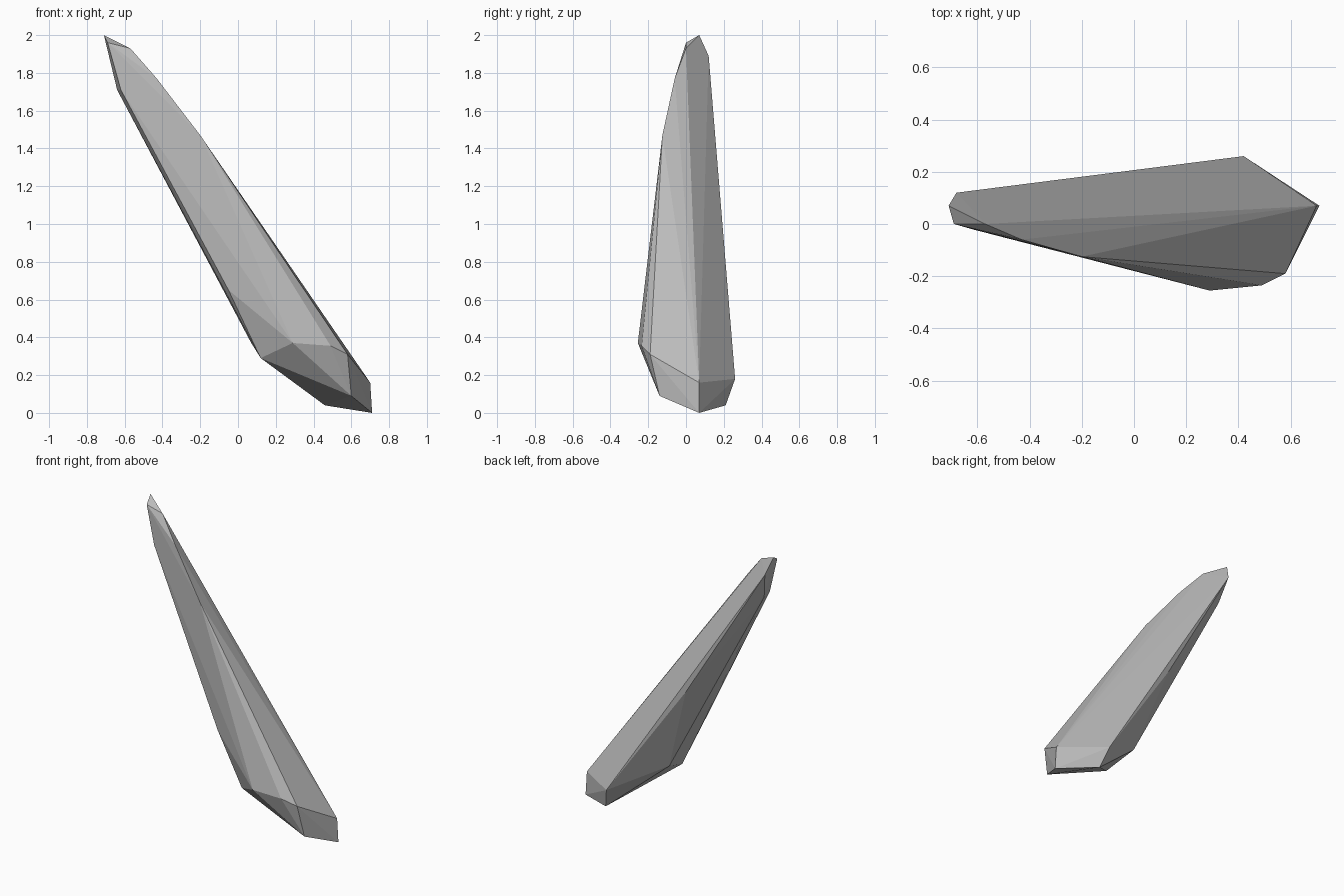
import bpy
import bmesh

default_cube = bpy.data.objects.get("Cube")
if default_cube:
    bpy.data.objects.remove(default_cube, do_unlink=True)


def make_material(name, colour):
    material = bpy.data.materials.new(name)
    material.use_nodes = True
    material.diffuse_color = colour
    material.node_tree.nodes["Principled BSDF"].inputs["Base Color"].default_value = colour
    return material


def make_faceted_solid(name, corners, material):
    """Wrap the corner points in flat facets and merge coplanar triangles."""
    mesh = bpy.data.meshes.new(name)
    bm = bmesh.new()
    for corner in corners:
        bm.verts.new(corner)
    hull = bmesh.ops.convex_hull(bm, input=bm.verts[:])
    unused = {v for key in ("geom_interior", "geom_unused") for v in hull[key]
              if isinstance(v, bmesh.types.BMVert)}
    bmesh.ops.delete(bm, geom=list(unused), context="VERTS")
    bmesh.ops.dissolve_limit(bm, angle_limit=0.01, verts=bm.verts[:], edges=bm.edges[:])
    bmesh.ops.recalc_face_normals(bm, faces=bm.faces[:])
    bm.to_mesh(mesh)
    bm.free()
    mesh.materials.append(material)
    shard = bpy.data.objects.new(name, mesh)
    bpy.context.collection.objects.link(shard)
    return shard


# Chipped upper tip
tip = [(-.71, .07, 2), (-.69, 0, 1.96), (-.57, 0, 1.93),
       (-.68, .12, 1.89), (-.62, -.02, 1.71), (-.64, .07, 1.71)]

# Long ridges bowing along the front and back
ridges = [(-.43, -.06, 1.77), (-.2, -.125, 1.47),
          (-.05, -.15, .65), (-.13, .188, .97)]

# Shoulder where the shard is widest
shoulder = [(.29, -.255, .37), (.49, -.235, .355), (.58, -.19, .31),
            (.12, -.13, .29), (.07, .08, .37), (.42, .26, .18)]

# Angled foot
foot = [(.71, .07, 0), (.7, .07, .16), (.6, -.14, .09), (.46, .21, .04)]

stone = make_material("grey stone", (.5, .5, .5, 1))
make_faceted_solid("stone_shard", tip + ridges + shoulder + foot, stone)
